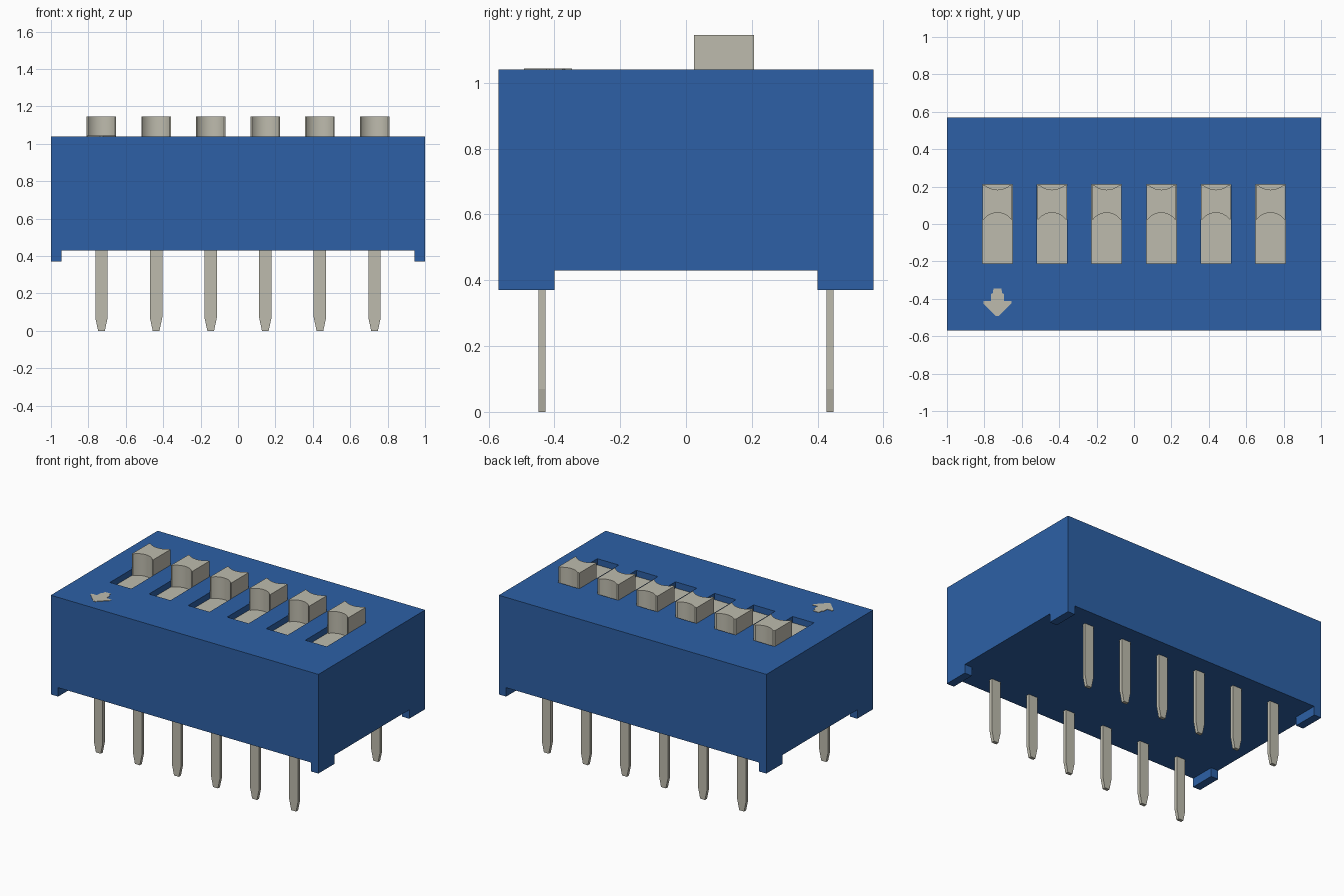
import bpy, bmesh, math
from mathutils import Vector

cube = bpy.data.objects.get("Cube")
if cube:
    bpy.data.objects.remove(cube, do_unlink=True)


def material(name, rgb):
    m = bpy.data.materials.new(name)
    m.use_nodes = True
    m.diffuse_color = (*rgb, 1)
    m.node_tree.nodes["Principled BSDF"].inputs["Base Color"].default_value = (*rgb, 1)
    return m


BLUE = material("blue plastic", (0.026, 0.118, 0.380))
GREY = material("warm light grey", (0.515, 0.500, 0.420))

CENTRES = [(i - 2.5) * 0.292 for i in range(6)]
HX, HY = 1.0, 0.57            # body half sizes
BASE, TOP = 0.43, 1.04        # body underside and top
SLOT_X, SLOT_Y, SLOT_D = 0.08, 0.21, 0.042
FOOT_X, FOOT_Y, FOOT_H = 0.945, 0.40, 0.06


def add_object(name, mesh, location=(0, 0, 0)):
    ob = bpy.data.objects.new(name, mesh)
    ob.location = location
    bpy.context.collection.objects.link(ob)
    return ob


def prism(name, outline, depth, mat):
    """Extrude a closed 3D outline along the depth vector."""
    bm = bmesh.new()
    face = bm.faces.new([bm.verts.new(p) for p in outline])
    new = bmesh.ops.extrude_face_region(bm, geom=[face])["geom"]
    bmesh.ops.translate(bm, vec=depth, verts=[g for g in new if isinstance(g, bmesh.types.BMVert)])
    bmesh.ops.recalc_face_normals(bm, faces=bm.faces[:])
    mesh = bpy.data.meshes.new(name)
    bm.to_mesh(mesh)
    bm.free()
    mesh.materials.append(mat)
    return mesh


def arc(half, sag, y, count=14):
    """Points from -half to +half on a circular arc whose middle lies sag beyond y."""
    r = (half * half + sag * sag) / (2 * abs(sag))
    a = math.asin(half / r)
    s = math.copysign(1, sag)
    pts = []
    for i in range(count + 1):
        t = -a + 2 * a * i / count
        pts.append((r * math.sin(t), y + s * r * (math.cos(t) - math.cos(a))))
    return pts


# Body: a cut-up box with slots pushed into the top and corner feet pulled down
bm = bmesh.new()
bmesh.ops.create_cube(bm, size=1)
for v in bm.verts:
    v.co = Vector((v.co.x * 2 * HX, v.co.y * 2 * HY, BASE + (v.co.z + 0.5) * (TOP - BASE)))


def cut(co, normal):
    bmesh.ops.bisect_plane(bm, geom=bm.verts[:] + bm.edges[:] + bm.faces[:],
                           plane_co=co, plane_no=normal)


for x in [c + s * SLOT_X for c in CENTRES for s in (-1, 1)] + [-FOOT_X, FOOT_X]:
    cut((x, 0, 0), (1, 0, 0))
for y in (-FOOT_Y, -SLOT_Y, SLOT_Y, FOOT_Y):
    cut((0, y, 0), (0, 1, 0))
bm.normal_update()


def is_slot(f):
    c = f.calc_center_median()
    return f.normal.z > 0.9 and abs(c.y) < SLOT_Y and any(abs(c.x - k) < 0.01 for k in CENTRES)


def is_foot(f):
    c = f.calc_center_median()
    return f.normal.z < -0.9 and abs(c.x) > FOOT_X and abs(c.y) > FOOT_Y


slots = [f for f in bm.faces if is_slot(f)]
feet = [f for f in bm.faces if is_foot(f)]
for f in bmesh.ops.extrude_discrete_faces(bm, faces=slots + feet)["faces"]:
    up = f.normal.z > 0
    drop = SLOT_D if up else FOOT_H
    for v in f.verts:
        v.co.z -= drop
    f.material_index = 1 if up else 0      # slot floors are grey
bmesh.ops.recalc_face_normals(bm, faces=bm.faces[:])
body = bpy.data.meshes.new("body")
bm.to_mesh(body)
bm.free()
body.materials.append(BLUE)
body.materials.append(GREY)
add_object("body", body)

# Slider knobs: blocks with hollowed front and back faces
W = SLOT_X - 0.001
front = [(-W, 0.025)] + arc(0.072, 0.035, 0.025) + [(W, 0.025)]
back = [(-W, 0.207)] + arc(0.066, -0.024, 0.207) + [(W, 0.207)]
floor = TOP - SLOT_D
knob = prism("slider_knob", [(x, y, floor) for x, y in front + back[::-1]],
             (0, 0, 1.145 - floor), GREY)
knob.shade_smooth()
knob.set_sharp_from_angle(angle=math.radians(25))

# Pins: flat blades with a tapered tip
half_blade = [(0.018, 0), (0.033, 0.07), (0.033, BASE + 0.02)]
blade = half_blade + [(-x, z) for x, z in half_blade[::-1]]
pin = prism("pin", [(x, -0.011, z) for x, z in blade], (0, 0.022, 0), GREY)

for i, c in enumerate(CENTRES, 1):
    add_object(f"slider_knob_{i}", knob, (c, 0, 0))
    for side, y in (("front", -0.438), ("back", 0.438)):
        add_object(f"{side}_pin_{i}", pin, (c, y, 0))

# Arrow marking on the top
half_arrow = [(0.008, -0.492), (0.076, -0.424), (0.074, -0.413), (0.036, -0.413),
              (0.034, -0.375), (0.024, -0.368), (0.022, -0.346)]
outline = half_arrow + [(-x, y) for x, y in half_arrow[::-1]]
arrow = prism("arrow_mark", [(x, y, TOP - 0.001) for x, y in outline], (0, 0, 0.004), GREY)
add_object("arrow_mark", arrow, (CENTRES[0], 0, 0))
